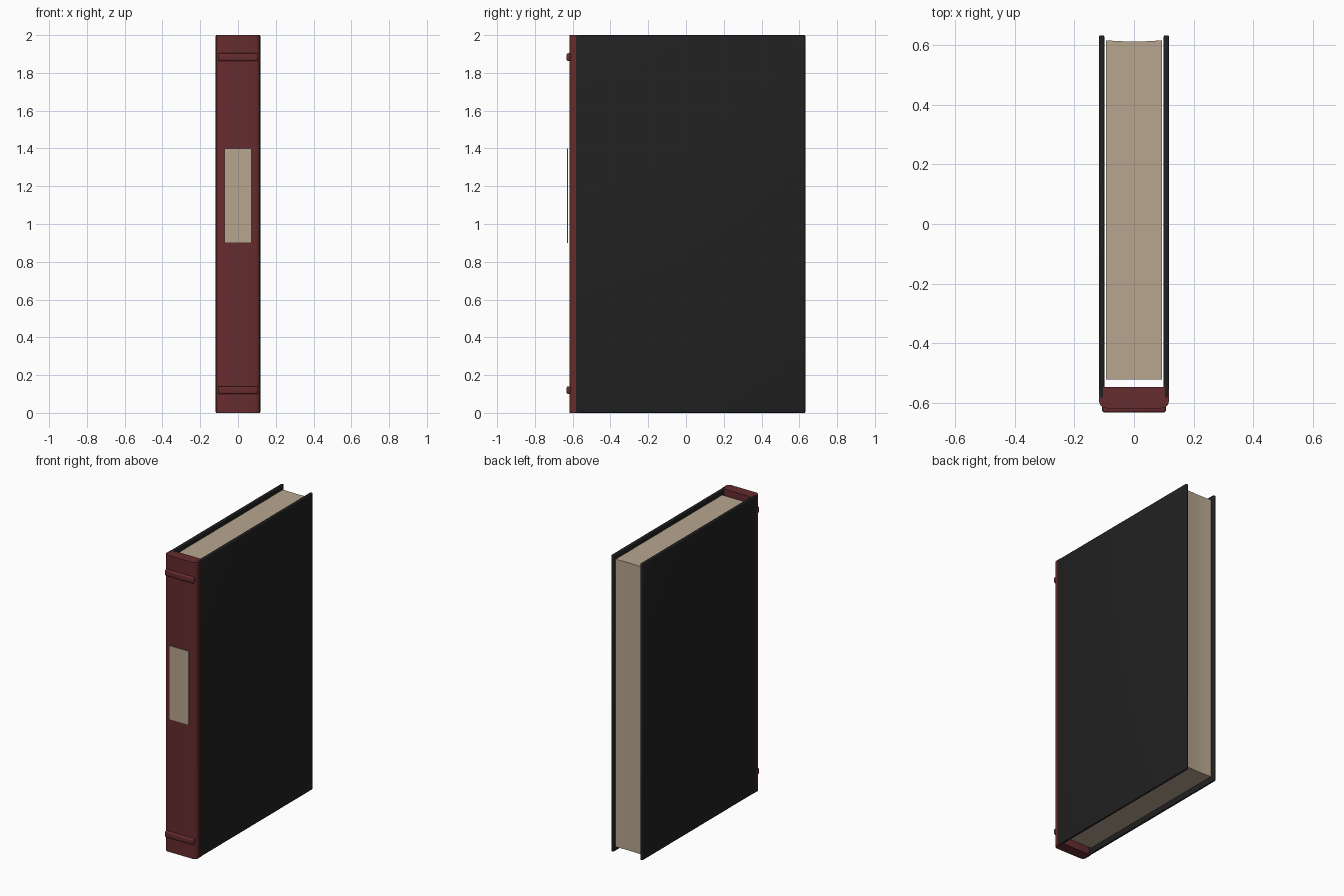
import bpy, bmesh, math

if "Cube" in bpy.data.objects:
    bpy.data.objects.remove(bpy.data.objects["Cube"])


def material(name, rgb):
    m = bpy.data.materials.new(name)
    m.diffuse_color = (*rgb, 1)
    m.use_nodes = True
    m.node_tree.nodes["Principled BSDF"].inputs["Base Color"].default_value = m.diffuse_color
    return m


black = material("black cover", (0.015, 0.015, 0.015))
red = material("dark red leather", (0.133, 0.025, 0.027))
cream = material("aged paper", (0.474, 0.381, 0.275))


def box(name, lo, hi, mat, bevel=0.0, segments=3):
    """Box between two corners with rounded edges."""
    bm = bmesh.new()
    bmesh.ops.create_cube(bm, size=1)
    for v in bm.verts:
        v.co = [(a + b) / 2 + c * (b - a) for a, b, c in zip(lo, hi, v.co)]
    if bevel:
        bmesh.ops.bevel(bm, geom=bm.edges[:], offset=bevel, segments=segments,
                        profile=0.5, affect='EDGES')
    return finish(name, bm, mat)


def prism(name, outline, z0, z1, mat):
    """Upright extrusion of an x-y outline."""
    bm = bmesh.new()
    face = bm.faces.new([bm.verts.new((x, y, z0)) for x, y in outline])
    ext = bmesh.ops.extrude_face_region(bm, geom=[face])
    for v in ext["geom"]:
        if isinstance(v, bmesh.types.BMVert):
            v.co.z = z1
    bmesh.ops.recalc_face_normals(bm, faces=bm.faces[:])
    return finish(name, bm, mat)


def finish(name, bm, mat):
    me = bpy.data.meshes.new(name)
    bm.to_mesh(me)
    bm.free()
    me.materials.append(mat)
    ob = bpy.data.objects.new(name, me)
    bpy.context.collection.objects.link(ob)
    bpy.context.view_layer.objects.active = ob
    ob.select_set(True)
    bpy.ops.object.shade_smooth_by_angle(angle=math.radians(40))
    ob.select_set(False)
    return ob


# Cover boards
for side, s in (("left", -1), ("right", 1)):
    x0, x1 = sorted((s * 0.099, s * 0.118))
    box(side + "_cover", (x0, -0.585, 0), (x1, 0.632, 2), black, 0.006)

# Page block with a faintly hollowed fore edge
n = 8
fore = [(0.094 - 0.188 * i / n, 0.615 - 0.004 * math.sin(math.pi * i / n))
        for i in range(n + 1)]
prism("page_block", [(-0.094, -0.52), (0.094, -0.52)] + fore, 0.03, 1.97, cream)

# Spine with rounded front corners, tucked between the boards at the back
r, w, front = 0.025, 0.117, -0.617
arc = [(w - r + r * math.cos(a), front + r - r * math.sin(a))
       for a in (math.pi / 2 * i / 6 for i in range(7))]
half = [(0.099, -0.545), (0.109, -0.547), (w, -0.556)] + arc
prism("spine", half + [(-x, y) for x, y in reversed(half)], 0.0005, 1.9995, red)

# Raised bands
for name, z in (("lower_band", 0.12), ("upper_band", 1.883)):
    box(name, (-0.107, -0.632, z - 0.021), (0.107, -0.606, z + 0.021), red, 0.009)

# Spine label
box("spine_label", (-0.072, -0.631, 0.9), (0.072, -0.626, 1.4), cream)
